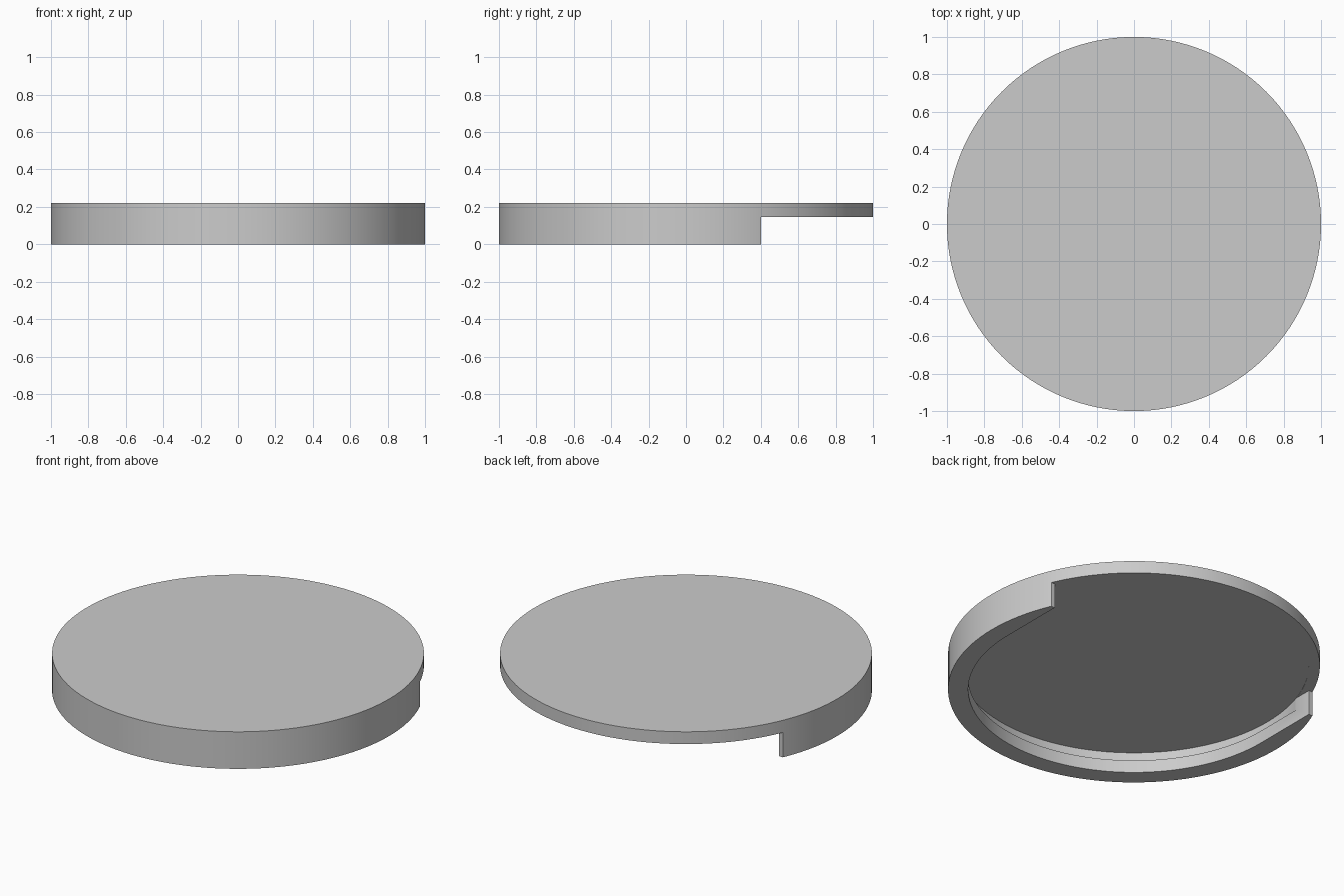
import bpy, bmesh
from math import sin, cos, pi

cube = bpy.data.objects.get("Cube")
if cube:
    bpy.data.objects.remove(cube, do_unlink=True)

HEIGHT = 0.22
CEILING = 0.147     # underside of the thin top plate
LIP_TOP = 0.074     # top of the retaining lip
LIP_R = 0.892
GROOVE_R = 0.94
CUT_Y = 0.4         # the rim is open behind this line
SEGMENTS = 128

grey = bpy.data.materials.new("light grey")
grey.use_nodes = True
grey.diffuse_color = (0.6, 0.6, 0.6, 1)
grey.node_tree.nodes["Principled BSDF"].inputs["Base Color"].default_value = (0.6, 0.6, 0.6, 1)


def arc(radius, start, end, steps):
    return [(radius * cos(start + (end - start) * i / steps),
             radius * sin(start + (end - start) * i / steps)) for i in range(steps + 1)]


def prism(name, outline, bottom, top):
    bm = bmesh.new()
    face = bm.faces.new([bm.verts.new((x, y, bottom)) for x, y in outline])
    extruded = bmesh.ops.extrude_face_region(bm, geom=[face])["geom"]
    moved = [v for v in extruded if isinstance(v, bmesh.types.BMVert)]
    bmesh.ops.translate(bm, verts=moved, vec=(0, 0, top - bottom))
    bmesh.ops.recalc_face_normals(bm, faces=bm.faces)
    mesh = bpy.data.meshes.new(name)
    bm.to_mesh(mesh)
    bm.free()
    mesh.materials.append(grey)
    obj = bpy.data.objects.new(name, mesh)
    bpy.context.collection.objects.link(obj)
    return obj


def cut(target, cutter):
    cutter.hide_render = True
    mod = target.modifiers.new("cut", 'BOOLEAN')
    mod.operation = 'DIFFERENCE'
    mod.solver = 'EXACT'
    mod.object = cutter
    bpy.context.view_layer.objects.active = target
    bpy.ops.object.modifier_apply(modifier=mod.name)
    bpy.data.objects.remove(cutter, do_unlink=True)


# Solid round cover
cover = prism("round_cover", arc(1, 0, 2 * pi, SEGMENTS)[:-1], 0, HEIGHT)

# U-shaped pocket that opens out through the back of the rim
opening = arc(LIP_R, pi, 2 * pi, SEGMENTS // 2)
opening += [(LIP_R, CUT_Y), (1.2, CUT_Y), (1.2, 1.2),
            (-1.2, 1.2), (-1.2, CUT_Y), (-LIP_R, CUT_Y)]
cut(cover, prism("pocket_cutter", opening, -0.1, CEILING))

# Round groove undercutting the lip
groove = arc(GROOVE_R, 0, 2 * pi, SEGMENTS)[:-1]
cut(cover, prism("groove_cutter", groove, LIP_TOP, CEILING + 0.002))

# Smooth walls with sharp rims
bpy.ops.object.select_all(action='DESELECT')
cover.select_set(True)
bpy.context.view_layer.objects.active = cover
bpy.ops.object.shade_smooth_by_angle(angle=pi / 6)
